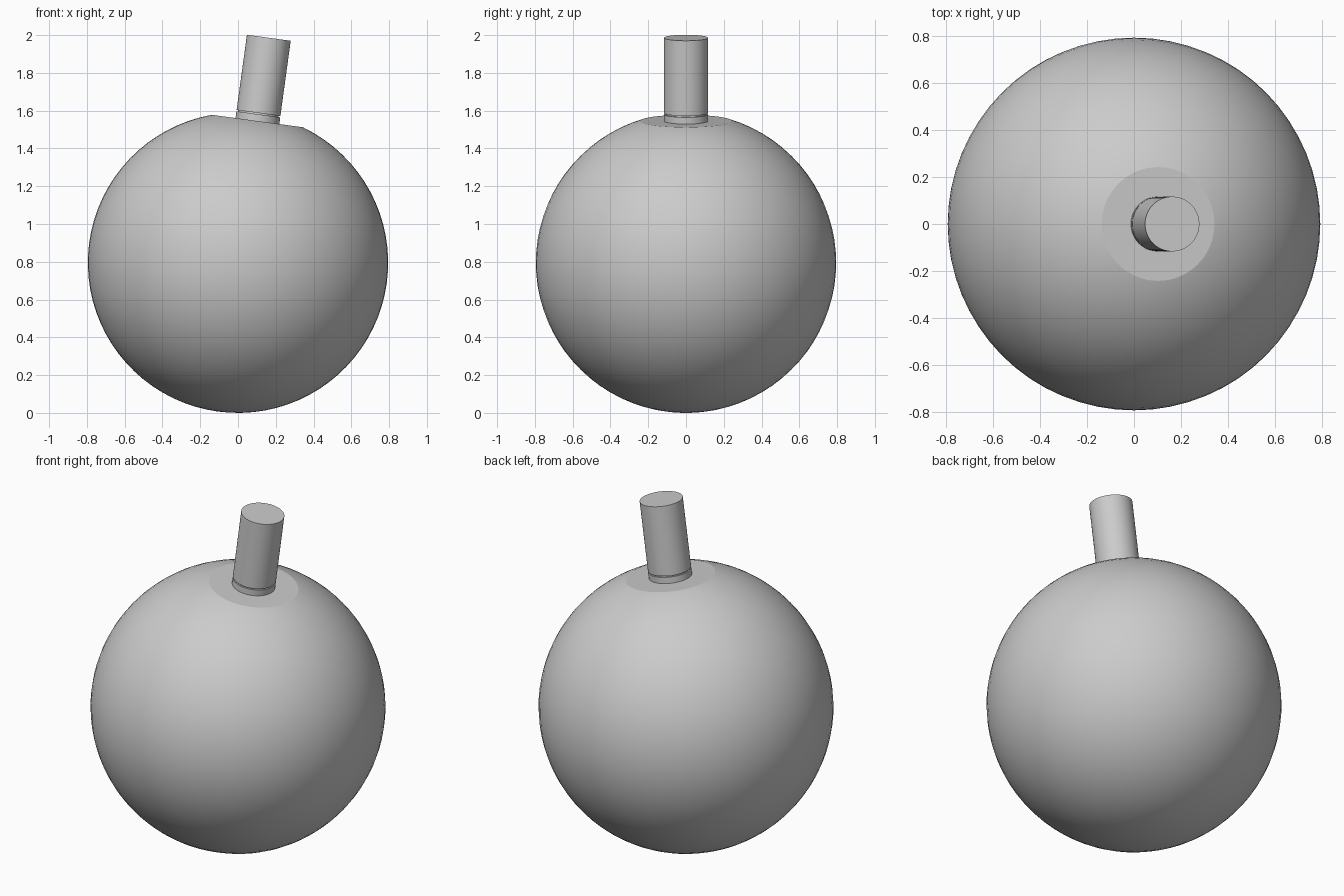
import bpy, bmesh, math
from mathutils import Matrix, Vector

if "Cube" in bpy.data.objects:
    bpy.data.objects.remove(bpy.data.objects["Cube"])

TILT = math.radians(7.8)          # everything leans toward +x around the ball centre
R = 0.795
CENTRE = Vector((0, 0, R))
PLACE = Matrix.Translation(CENTRE) @ Matrix.Rotation(TILT, 4, 'Y')
FLAT = 0.757                      # distance from the ball centre to the flat cut

grey = bpy.data.materials.new("grey")
grey.diffuse_color = (0.6, 0.6, 0.6, 1)
grey.use_nodes = True
grey.node_tree.nodes["Principled BSDF"].inputs["Base Color"].default_value = grey.diffuse_color


def finish(bm, name):
    bmesh.ops.recalc_face_normals(bm, faces=bm.faces)
    mesh = bpy.data.meshes.new(name)
    bm.to_mesh(mesh)
    bm.free()
    mesh.transform(PLACE)
    mesh.materials.append(grey)
    obj = bpy.data.objects.new(name, mesh)
    bpy.context.collection.objects.link(obj)
    bpy.ops.object.select_all(action='DESELECT')
    obj.select_set(True)
    bpy.context.view_layer.objects.active = obj
    bpy.ops.object.shade_smooth_by_angle(angle=math.radians(14))
    return obj


def cylinder(name, radius, low, high):
    bm = bmesh.new()
    bmesh.ops.create_cone(bm, cap_ends=True, segments=48, radius1=radius, radius2=radius,
                          depth=high - low, matrix=Matrix.Translation((0, 0, (low + high) / 2)))
    return finish(bm, name)


# Ball with its top sliced flat
bm = bmesh.new()
bmesh.ops.create_uvsphere(bm, u_segments=64, v_segments=40, radius=R)
bmesh.ops.bisect_plane(bm, geom=bm.verts[:] + bm.edges[:] + bm.faces[:],
                       plane_co=(0, 0, FLAT), plane_no=(0, 0, 1), clear_outer=True)
bmesh.ops.holes_fill(bm, edges=[e for e in bm.edges if e.is_boundary], sides=0)
finish(bm, "ball")

# Collar, recessed joint and stem
cylinder("collar", 0.117, FLAT - 0.01, 0.793)
cylinder("joint", 0.108, 0.78, 0.81)
cylinder("stem", 0.117, 0.800, 1.202)
